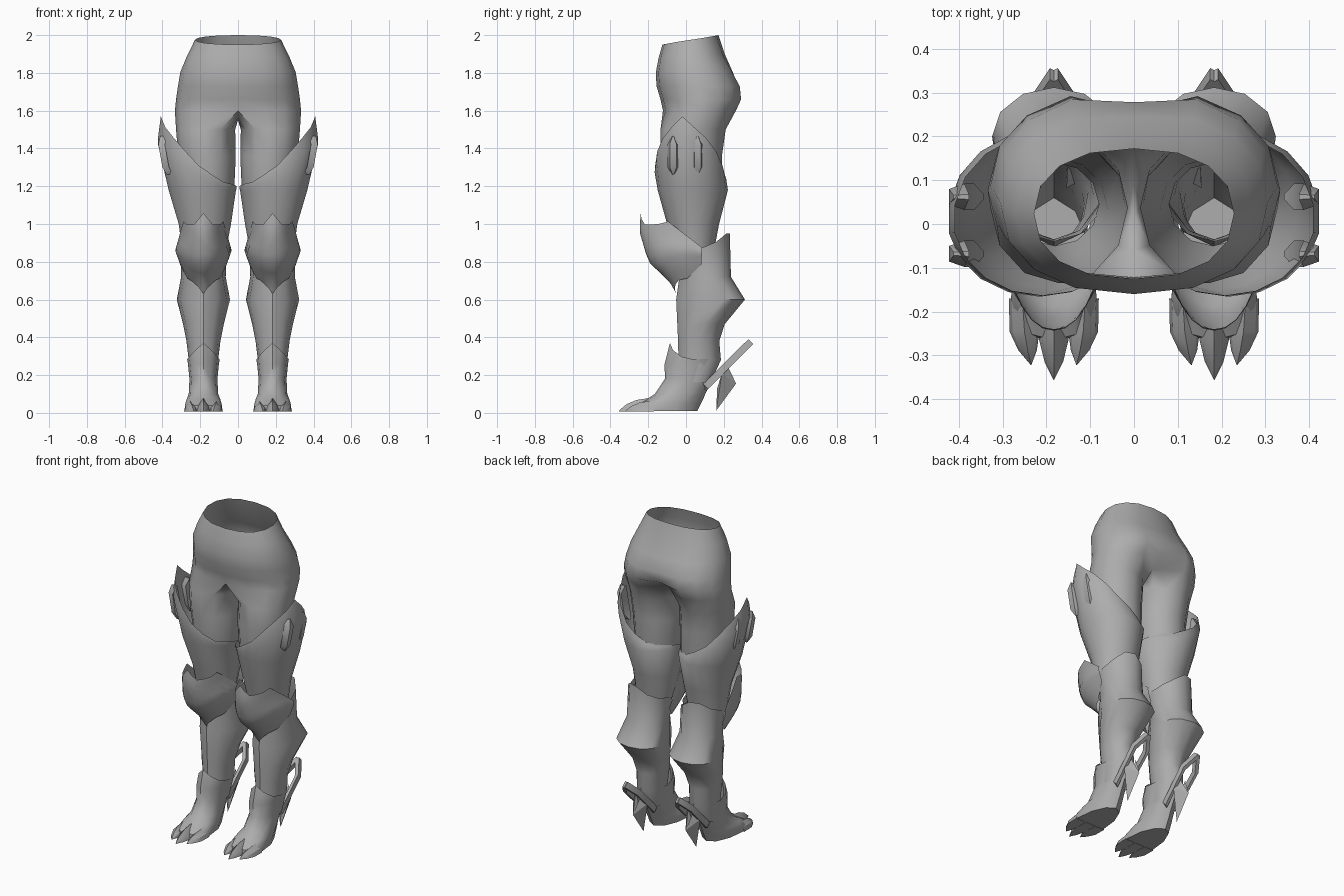
import bpy, bmesh, math
from mathutils import Vector

if "Cube" in bpy.data.objects:
    bpy.data.objects.remove(bpy.data.objects["Cube"])

grey = bpy.data.materials.new("plain grey")
grey.diffuse_color = (0.42, 0.42, 0.42, 1)
grey.use_nodes = True
grey.node_tree.nodes["Principled BSDF"].inputs["Base Color"].default_value = grey.diffuse_color
CX = 0.183  # centre line of one leg


def finish(name, bm, angle=40):
    """Turn a right-hand part into an object mirrored to the left."""
    bmesh.ops.recalc_face_normals(bm, faces=bm.faces)
    me = bpy.data.meshes.new(name)
    bm.to_mesh(me)
    bm.free()
    ob = bpy.data.objects.new(name, me)
    bpy.context.collection.objects.link(ob)
    me.materials.append(grey)
    bpy.ops.object.select_all(action='DESELECT')
    ob.select_set(True)
    bpy.context.view_layer.objects.active = ob
    bpy.ops.object.shade_smooth_by_angle(angle=math.radians(angle))
    ob.modifiers.new("mirror", 'MIRROR')
    return ob


def skin(bm, rings, closed=True, cap_start=False, cap_end=False):
    rows = [[bm.verts.new(p) for p in r] for r in rings]
    n = len(rows[0])
    for a, b in zip(rows, rows[1:]):
        for i in range(n if closed else n - 1):
            j = (i + 1) % n
            bm.faces.new((a[i], a[j], b[j], b[i]))
    if cap_start:
        bm.faces.new(rows[0])
    if cap_end:
        bm.faces.new(rows[-1])
    return rows


def interp(x, pts):
    if x <= pts[0][0]:
        return pts[0][1]
    for (a, u), (b, v) in zip(pts, pts[1:]):
        if x <= b:
            return u + (v - u) * (x - a) / (b - a)
    return pts[-1][1]


def oval(z, x0, x1, yf, yb, cy=None, n=12, start=-120):
    """Ring around the leg; angle 0 points outwards, -90 to the front."""
    cy = (yf + yb) / 2 if cy is None else cy
    out = []
    for i in range(n):
        d = start + 360 * i / n
        a = math.radians(d)
        s = math.sin(a)
        y = cy + s * ((yb - cy) if s > 0 else (cy - yf))
        zz = z(((d + 180) % 360) - 180) if callable(z) else z
        out.append((((x0 + x1) + (x1 - x0) * math.cos(a)) / 2, y, zz))
    return out


# hips: half rings from the front centre round to the back centre, then thighs
def half_ring(zf, zb, X, yf, yb, notch):
    out = []
    for i in range(9):
        a = math.radians(-90 + i * 22.5)
        c, s = max(0, math.cos(a)), math.sin(a)
        k = (s + 1) / 2
        y = (yf + yb) / 2 + (yb - yf) / 2 * math.copysign(abs(s) ** 0.9, s)
        if i == 8:
            y -= notch
        out.append((X * c ** 0.85 if 0 < i < 8 else 0, y, zf + (zb - zf) * k))
    return out


bm = bmesh.new()
hips = [half_ring(*r) for r in (
    (1.95, 2.0, .228, -.125, .172, 0), (1.88, 1.90, .27, -.145, .205, 0),
    (1.80, 1.81, .305, -.16, .255, .01), (1.73, 1.73, .318, -.156, .30, .022),
    (1.66, 1.66, .328, -.135, .307, .05), (1.60, 1.60, .334, -.122, .278, .11))]
rows = skin(bm, hips, closed=False)
crotch = [bm.verts.new(p) for p in ((0, .09, 1.565), (0, .02, 1.55), (0, -.06, 1.565))]
leg = skin(bm, [oval(1.50, .015, .328, -.135, .21), oval(1.36, .012, .316, -.135, .19),
                oval(1.18, .02, .295, -.12, .19), oval(.98, .06, .285, -.08, .15),
                oval(.82, .08, .28, -.05, .14)])
top = rows[-1] + crotch
for i in range(12):
    j = (i + 1) % 12
    bm.faces.new((top[i], top[j], leg[0][j], leg[0][i]))
finish("hips_and_thighs", bm, 60)


# thigh cuff: rim rises to a point on the outer side
def rim(d):
    return interp(abs((d + 10 + 180) % 360 - 180),
                  [(0, 1.57), (45, 1.44), (80, 1.31), (115, 1.225), (180, 1.19)])


def below_rim(f):
    return lambda d: 1.2 + (rim(d) - 1.2) * f - 0.02 * (1 - f)


bm = bmesh.new()
skin(bm, [oval(.84, .065, .295, -.06, .145, n=18, start=-10),
          oval(1.0, .035, .316, -.10, .175, n=18, start=-10),
          oval(below_rim(0), .008, .37, -.15, .222, .02, n=18, start=-10),
          oval(below_rim(.72), .004, .426, -.166, .213, .01, n=18, start=-10),
          oval(rim, .004, .412, -.163, .205, .01, n=18, start=-10)])
finish("thigh_cuff", bm, 50)

# two raised lozenges on the outside of each cuff
for name, y, x in (("front_lozenge", -.068, .395), ("rear_lozenge", .062, .395)):
    bm = bmesh.new()
    rings = []
    for z, w, dx in ((1.262, .006, -.022), (1.30, .03, 0), (1.42, .03, .022), (1.465, .006, .012)):
        rings.append([(x + dx - .03, y - w, z), (x + dx + .005, y - w * .6, z),
                      (x + dx + .005, y + w * .6, z), (x + dx - .03, y + w, z)])
    skin(bm, rings, cap_start=True, cap_end=True)
    finish(name, bm)

# knee guard: bulged shield with a crest and a pointed lower end
W = [(.62, .04), (.70, .085), (.78, .122), (.86, .15), (.94, .128), (1.02, .122)]
F = [(.62, -.045), (.70, -.09), (.735, -.13), (.80, -.2), (.96, -.246), (1.06, -.24)]
TOP = [(0, 1.057), (.26, .995), (.5, 1.0), (.62, 1.015), (.75, .97), (1, .875)]
BOT = [(0, .63), (.5, .70), (.8, .715), (1, .785)]
bm = bmesh.new()
rings = []
for k in range(9):
    row = []
    for i in range(17):
        u = -1 + i / 8
        lo, hi = interp(abs(u), BOT), interp(abs(u), TOP)
        z = lo + (hi - lo) * k / 8
        a = math.radians(u * 95)
        w, yf = interp(z, W), interp(z, F)
        row.append((CX + w * math.sin(a), .06 - (.06 - yf) * math.cos(a) ** 1 , z))
    rings.append(row)
skin(bm, rings, closed=False)
finish("knee_guard", bm)


# greave with a flared, ridged calf and a raised back edge
def greave_top(d):
    return interp(abs((d - 75 + 180) % 360 - 180), [(0, .97), (60, .885), (100, .86), (180, .84)])


def leg_oval(z, hw, yf, yb, cy=None, n=12):
    return oval(z, CX - hw, CX + hw, yf, yb, cy, n, start=-90)


bm = bmesh.new()
skin(bm, [leg_oval(.16, .07, -.04, .13), leg_oval(.28, .078, -.04, .185),
          leg_oval(.38, .09, -.042, .176), leg_oval(.47, .108, -.046, .205, .10),
          leg_oval(.60, .141, -.052, .312, .2), leg_oval(.72, .118, -.035, .238, .12),
          leg_oval(greave_top, .122, -.04, .232, .09)])
finish("greave", bm, 35)


# foot with a pointed ankle collar and a flat sole
def collar(d):
    return interp(abs((d + 90 + 180) % 360 - 180), [(0, .37), (55, .30), (90, .283), (180, .29)])


bm = bmesh.new()
skin(bm, [leg_oval(.01, .098, -.27, .06, -.17), leg_oval(.04, .098, -.265, .075, -.17),
          leg_oval(.07, .09, -.21, .09, -.12), leg_oval(.10, .078, -.165, .102, -.05),
          leg_oval(.18, .074, -.112, .14), leg_oval(.26, .082, -.113, .172),
          leg_oval(collar, .086, -.085, .184, .04)], cap_start=True)
finish("foot", bm, 40)

# three claws
for name, bx, tx, ty, w, h in (("middle_claw", 0, 0, -.356, .034, .075),
                               ("outer_claw", .072, .052, -.322, .034, .058),
                               ("inner_claw", -.072, -.052, -.322, .034, .058)):
    bm = bmesh.new()
    rings = []
    for t, s, hh in ((0, .9, 1), (.5, 1, .8), (.78, .62, .5), (1, .02, .05)):
        x = CX + bx + (tx - bx) * t ** 2
        y = -.17 + (ty + .17) * t
        rings.append([(x - w * s, y, .008), (x - w * s * .8, y, .008 + h * hh * .5),
                      (x, y, .008 + h * hh), (x + w * s * .8, y, .008 + h * hh * .5),
                      (x + w * s, y, .008)])
    skin(bm, rings, cap_start=True, cap_end=True)
    finish(name, bm, 30)

# heel spur: two bars meeting at a raised tip
bm = bmesh.new()
for s in (-1, 1):
    rings = []
    for x, y, z in ((.038, .10, .135), (.045, .27, .305), (0, .338, .372)):
        c = Vector((CX + s * x, y, z))
        up, side = Vector((0, -.013, .013)), Vector((s * .009, .005, .005))
        rings.append([c + up + side, c + up - side, c - up - side, c - up + side])
    skin(bm, rings, cap_start=True, cap_end=True)
finish("heel_spur", bm, 30)

# heel blade pointing down behind the foot
bm = bmesh.new()
outline = [(0, .165, .13), (.05, .19, .21), (.02, .21, .27), (0, .215, .20),
           (-.02, .21, .27), (-.05, .19, .21)]
tip = bm.verts.new((CX, .16, .012))
ridge = bm.verts.new((CX, .265, .155))
ring = [bm.verts.new((CX + x, y, z)) for x, y, z in outline[1:]]
inner = bm.verts.new((CX, .165, .13))
loop = [tip] + ring
for i in range(len(loop)):
    a, b = loop[i], loop[(i + 1) % len(loop)]
    bm.faces.new((a, b, ridge))
    bm.faces.new((b, a, inner))
finish("heel_blade", bm, 20)
